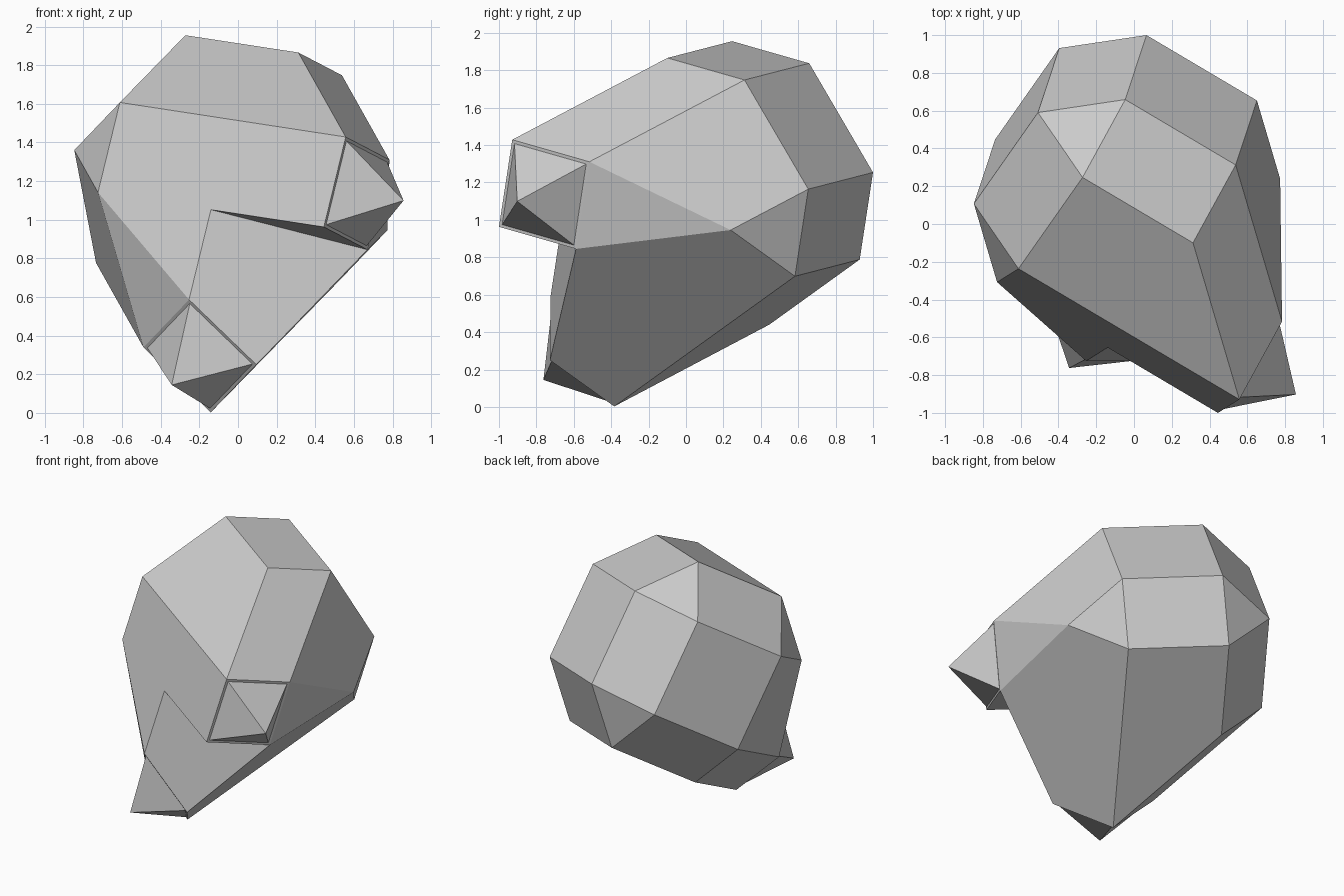
import bpy, bmesh
from itertools import product
from mathutils import Vector

if "Cube" in bpy.data.objects:
    bpy.data.objects.remove(bpy.data.objects["Cube"])

# Tilted lattice frame: the whole rock is built on small integer coordinates
V = Vector((0.466, 0.850, -0.243)).normalized()
W = Vector((0.234, 0.147, 0.961))
W = (W - W.dot(V) * V).normalized()
U = V.cross(W)
STEP = 0.2423
CENTRE = Vector((-0.037, 0.173, 1.153))


def place(p):
    u, v, w = p
    return CENTRE + STEP * (2 ** 0.5 * u * U + v * V + w * W)


def hull(name, points):
    """Flat-shaded convex solid around world-space points."""
    bm = bmesh.new()
    for p in points:
        bm.verts.new(p)
    res = bmesh.ops.convex_hull(bm, input=bm.verts[:])
    junk = {g for g in res["geom_interior"] + res["geom_unused"]
            if isinstance(g, bmesh.types.BMVert)}
    bmesh.ops.delete(bm, geom=list(junk), context='VERTS')
    bmesh.ops.dissolve_limit(bm, angle_limit=0.01, verts=bm.verts[:], edges=bm.edges[:])
    bmesh.ops.recalc_face_normals(bm, faces=bm.faces[:])
    mesh = bpy.data.meshes.new(name)
    bm.to_mesh(mesh)
    bm.free()
    bpy.context.collection.objects.link(bpy.data.objects.new(name, mesh))


def spike(name, corners, height, inset=0.93):
    """Four-sided point standing on a slightly inset square face."""
    pts = [place(c) for c in corners]
    mid = sum(pts, Vector()) / 4
    normal = (pts[1] - pts[0]).cross(pts[2] - pts[1]).normalized()
    if normal.dot(mid - CENTRE) < 0:
        normal.negate()
    base = [mid + (p - mid) * inset for p in pts]
    hull(name, base + [mid + normal * height])


S = (-1, 1)
# Symmetric faceted ball
ball = [(a, b, 3 * c) for a, b, c in product(S, S, S)]
ball += [(a, 3 * b, c) for a, b, c in product(S, S, S)]
ball += [(2 * a, 2 * b, 0) for a, b in product(S, S)]
ball += [(2 * a, 0, 2 * b) for a, b in product(S, S)]

# End squares of the overhanging snout and of the lower foot
snout_end = [(3, -3, 1), (3, -1, 1), (3, -1, -1), (3, -3, -1)]
foot_end = [(1, -3, -3), (2, -2, -4), (1, -1, -5), (0, -2, -4)]

# Main body stretched out to the foot and to the inner side of the snout
hull("body", [place(p) for p in ball + foot_end + snout_end[1:3]])

# Overhanging snout wedge
hull("snout", [place(p) for p in snout_end + [(1, -1, 3), (1, -3, 1), (1, -3, -1)]])

# Pointed tips
spike("snout_spike", snout_end, 0.285)
spike("foot_spike", foot_end, 0.295)
